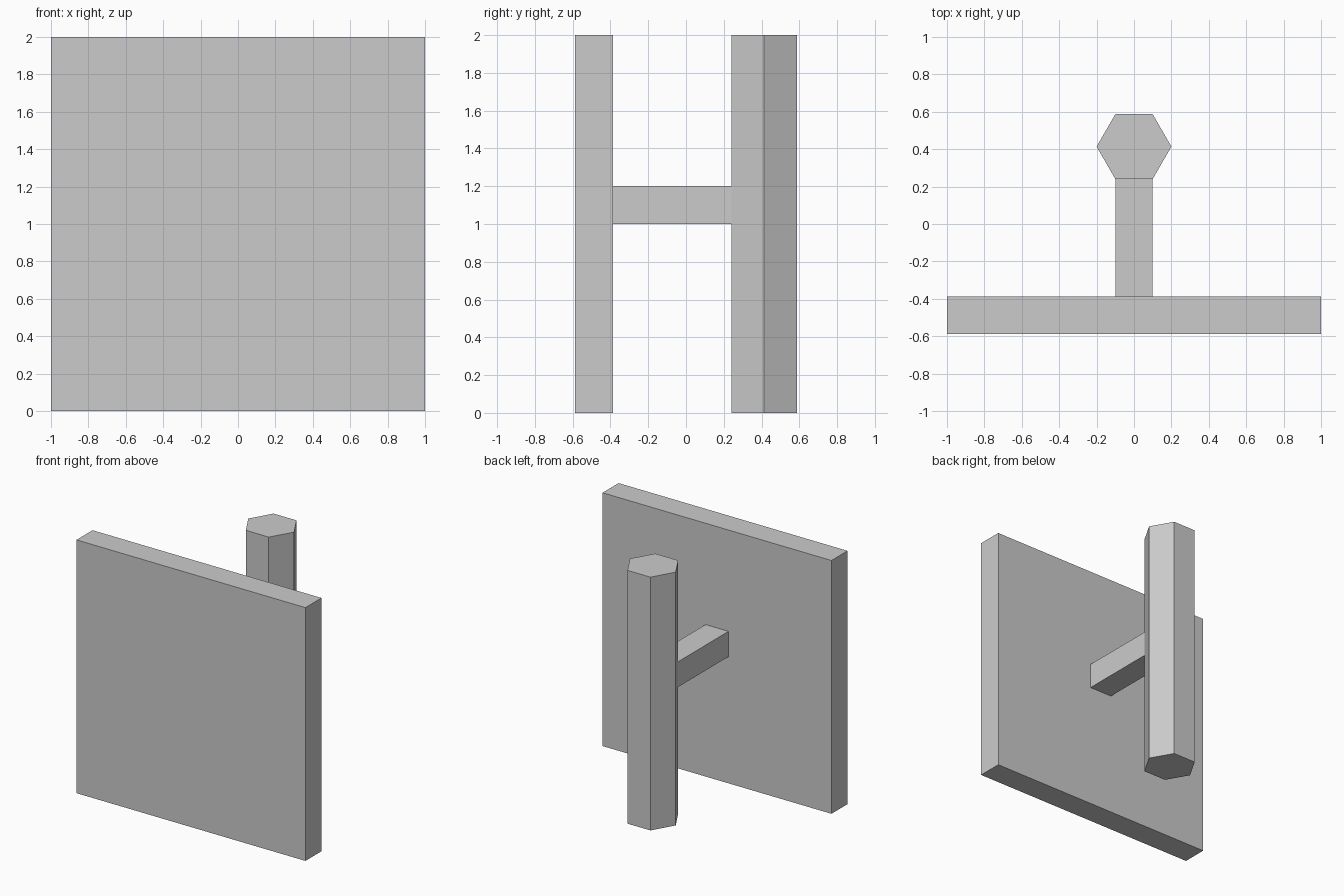
import bpy, bmesh
from math import cos, sin, pi

if "Cube" in bpy.data.objects:
    bpy.data.objects.remove(bpy.data.objects["Cube"])


def prism(name, outline, z0, z1):
    """Extrude a counter-clockwise xy outline from z0 up to z1."""
    bm = bmesh.new()
    base = bm.faces.new([bm.verts.new((x, y, z0)) for x, y in outline])
    top = bmesh.ops.extrude_face_region(bm, geom=[base], use_keep_orig=True)
    verts = [g for g in top["geom"] if isinstance(g, bmesh.types.BMVert)]
    bmesh.ops.translate(bm, verts=verts, vec=(0, 0, z1 - z0))
    bmesh.ops.recalc_face_normals(bm, faces=bm.faces)
    mesh = bpy.data.meshes.new(name)
    bm.to_mesh(mesh)
    bm.free()
    obj = bpy.data.objects.new(name, mesh)
    bpy.context.collection.objects.link(obj)
    return obj


def rect(half_x, y0, y1):
    return [(-half_x, y0), (half_x, y0), (half_x, y1), (-half_x, y1)]


HALF_DEPTH = 0.587
RADIUS = 0.2
APOTHEM = RADIUS * cos(pi / 6)
POST_Y = HALF_DEPTH - APOTHEM
PANEL_BACK = -HALF_DEPTH + 0.2

# Square front panel
prism("front_panel", rect(1.0, -HALF_DEPTH, PANEL_BACK), 0, 2)

# Hexagonal rear post, flats facing front and back
hexagon = [(RADIUS * cos(i * pi / 3), POST_Y + RADIUS * sin(i * pi / 3)) for i in range(6)]
prism("rear_post", hexagon, 0, 2)

# Square bar joining the panel to the post
prism("connecting_bar", rect(0.1, PANEL_BACK, POST_Y - APOTHEM), 1.0, 1.2)
